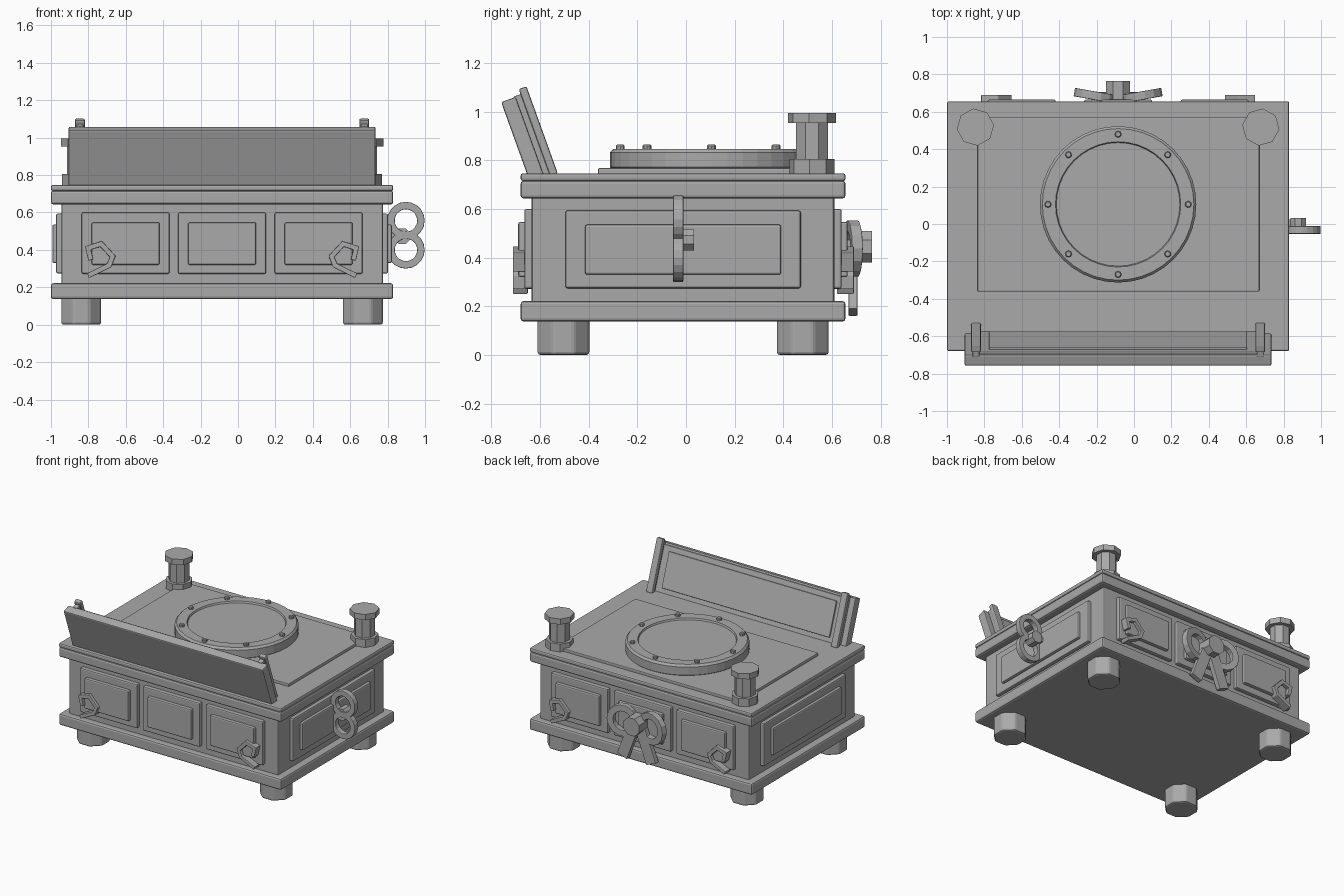
import bpy, bmesh, math
from mathutils import Vector, Matrix

old = bpy.data.objects.get("Cube")
if old:
    bpy.data.objects.remove(old)

grey = bpy.data.materials.new("plain_grey")
grey.use_nodes = True
grey.diffuse_color = (0.4, 0.4, 0.4, 1)
grey.node_tree.nodes["Principled BSDF"].inputs["Base Color"].default_value = (0.4, 0.4, 0.4, 1)

CX = -0.085  # centre of the case


def finish(name, bm, bevel=0, matrix=None):
    bmesh.ops.recalc_face_normals(bm, faces=bm.faces)
    mesh = bpy.data.meshes.new(name)
    bm.to_mesh(mesh)
    bm.free()
    mesh.materials.append(grey)
    ob = bpy.data.objects.new(name, mesh)
    bpy.context.collection.objects.link(ob)
    if matrix:
        ob.matrix_world = matrix
    if bevel:
        mod = ob.modifiers.new("soft_edges", 'BEVEL')
        mod.width, mod.segments, mod.limit_method = bevel, 2, 'ANGLE'
    return ob


def box(name, x, y, z, bevel=0.01, matrix=None):
    bm = bmesh.new()
    bmesh.ops.create_cube(bm, size=1)
    for v in bm.verts:
        v.co = [(a + b) / 2 + c * (b - a) for c, (a, b) in zip(v.co, (x, y, z))]
    return finish(name, bm, bevel, matrix)


def lathe(name, profile, sides, matrix, turn=0, bevel=0):
    # profile of (radius, height), from the bottom axis to the top axis
    bm = bmesh.new()
    rings = [[bm.verts.new((r * math.cos(a), r * math.sin(a), h))
              for a in (turn + math.tau * i / sides for i in range(sides))]
             for r, h in profile]
    for a, b in zip(rings, rings[1:]):
        for i in range(sides):
            j = (i + 1) % sides
            bm.faces.new((a[i], a[j], b[j], b[i]))
    bm.faces.new(rings[0])
    bm.faces.new(rings[-1])
    return finish(name, bm, bevel, matrix)


def ring(name, outer, inner, depth, sides, matrix):
    # flat band around the local z axis
    bm = bmesh.new()
    loops = [[bm.verts.new((r * math.cos(math.tau * i / sides), r * math.sin(math.tau * i / sides), h))
              for i in range(sides)]
             for r, h in ((outer, -depth / 2), (outer, depth / 2), (inner, depth / 2), (inner, -depth / 2))]
    for k in range(4):
        a, b = loops[k], loops[(k + 1) % 4]
        for i in range(sides):
            j = (i + 1) % sides
            bm.faces.new((a[i], a[j], b[j], b[i]))
    return finish(name, bm, 0.004, matrix)


def strip(name, path, width, y0, y1):
    # bent bar that follows a path in the xz plane
    pts = [Vector(p) for p in path]
    dirs = [(b - a).normalized() for a, b in zip(pts, pts[1:])]
    bm = bmesh.new()
    rows = []
    for i, p in enumerate(pts):
        d0, d1 = dirs[max(i - 1, 0)], dirs[min(i, len(dirs) - 1)]
        t = (d0 + d1).normalized()
        n = Vector((-t.y, t.x)) * width / 2 / max(t.dot(d0), 0.5)
        rows.append([bm.verts.new((q.x, y, q.y)) for q, y in
                     ((p + n, y0), (p - n, y0), (p - n, y1), (p + n, y1))])
    for a, b in zip(rows, rows[1:]):
        for k in range(4):
            m = (k + 1) % 4
            bm.faces.new((a[k], a[m], b[m], b[k]))
    bm.faces.new(rows[0])
    bm.faces.new(rows[-1])
    return finish(name, bm, 0.004)


def at(x, y, z):
    return Matrix.Translation((x, y, z))


# Case
box("base_board", (-1, 0.83), (-0.68, 0.656), (0.137, 0.222), 0.013)
box("case_body", (-0.945, 0.775), (-0.635, 0.61), (0.2, 0.66))
box("lid_lower_board", (-1, 0.83), (-0.68, 0.656), (0.643, 0.717), 0.013)
box("lid_upper_board", (-1, 0.83), (-0.68, 0.656), (0.715, 0.747), 0.01)
box("top_plate", (-0.836, 0.67), (-0.362, 0.57), (0.74, 0.768), 0.006)

# Raised panels on all four sides
for side, face in (("front", -0.635), ("back", 0.61)):
    s = -1 if face < 0 else 1
    for i in (-1, 0, 1):
        c = CX + i * 0.516
        for part, w, z, d in (("frame", 0.235, (0.272, 0.6), 0.03), ("panel", 0.182, (0.32, 0.547), 0.055)):
            box(f"{side}_{part}", (c - w, c + w), sorted((face - s * 0.02, face + s * d)), z, 0.009)
for side, face, s in (("left", 0.775, 1), ("right", -0.945, -1)):
    for part, w, z, d in (("frame", 0.484, (0.274, 0.594), 0.027), ("panel", 0.403, (0.33, 0.536), 0.048)):
        box(f"{side}_{part}", sorted((face - s * 0.02, face + s * d)), (-0.012 - w, -0.012 + w), z, 0.009)

# Feet
for x in (-0.838, 0.668):
    for y in (-0.504, 0.48):
        lathe("foot", [(0.115, 0), (0.115, 0.15)], 8, at(x, y, 0), math.pi / 8, 0.012)

# Corner posts
for x, turn in ((-0.848, 0.12), (0.678, -0.12)):
    lathe("post_base", [(0.093, 0.74), (0.093, 0.805)], 8, at(x, 0.518, 0), turn)
    lathe("post_column", [(0.071, 0.8), (0.071, 0.96)], 8, at(x, 0.518, 0), math.pi / 8)
    lathe("post_cap", [(0.1, 0.953), (0.1, 0.995)], 8, at(x, 0.518, 0), turn)

# Round turntable with a sunken middle and bolts
disc = at(CX, 0.105, 0)
lathe("turntable", [(0.405, 0.76), (0.418, 0.772), (0.418, 0.832), (0.405, 0.847),
                    (0.335, 0.847), (0.33, 0.835)], 40, disc)
for i in range(8):
    a = math.tau * i / 8
    lathe("bolt", [(0.018, 0.84), (0.018, 0.86), (0.013, 0.865)], 8,
          at(CX + 0.375 * math.cos(a), 0.105 + 0.375 * math.sin(a), 0))

# Tilted board at the front edge
tilt = at(0, -0.586, 0.745) @ Matrix.Rotation(math.radians(19.8), 4, 'X')
box("tilted_board", (-0.905, 0.735), (-0.064, 0), (-0.015, 0.336), 0.008, tilt)
box("tilted_frame", (-0.83, 0.66), (-0.01, 0.012), (-0.015, 0.322), 0.005, tilt)
box("tilted_panel", (-0.775, 0.605), (0, 0.024), (0.03, 0.285), 0.006, tilt)
for x in (-0.845, 0.675):
    box("board_batten", (x - 0.026, x + 0.026), (0.022, 0.056), (-0.02, 0.362), 0.008, tilt)
    box("batten_spacer", (x - 0.018, x + 0.018), (-0.01, 0.03), (-0.015, 0.34), 0.004, tilt)

# Hooked latches near the corners
hook = [(-0.715, 0.345), (-0.73, 0.41), (-0.66, 0.432), (-0.598, 0.365), (-0.617, 0.317), (-0.73, 0.262)]
hook = [(x - 0.072, z) for x, z in hook]
hook = [(x - CX - 0.085, z) for x, z in hook]
for mirror in (1, -1):
    path = [(CX + mirror * (x + 0.0), z) for x, z in [(x - CX, z) for x, z in
            [(x - 0.085, z) for x, z in [(p[0] + 0.085, p[1]) for p in hook]]]]
    for y0, y1 in ((-0.712, -0.65), (0.62, 0.69)):
        strip("latch", path, 0.027, y0, y1)

# Bow on the back: two splayed loops, knot and tails
upright = Matrix.Rotation(math.pi / 2, 4, 'X')
for s in (-1, 1):
    splay = Matrix.Rotation(s * math.radians(10), 4, 'Z')
    ring("bow_loop", 0.118, 0.07, 0.045, 14, at(CX + s * 0.118, 0.685, 0.437) @ splay @ upright)
    strip("bow_tail", [(CX + s * 0.03, 0.41), (CX + s * 0.12, 0.175)], 0.085, 0.668, 0.705)
lathe("bow_knot", [(0.07, -0.1), (0.07, 0)], 8, at(CX, 0.665, 0.445) @ upright, math.pi / 8)

# Winding key on the left side
for z in (0.557, 0.4):
    ring("key_ring", 0.1, 0.06, 0.042, 20, at(0.898, -0.032, z) @ upright)
lathe("key_hub", [(0.046, -0.033), (0.046, 0.045)], 8, at(0.878, 0, 0.473) @ upright, math.pi / 8)
box("key_stem", (0.78, 0.88), (-0.012, 0.025), (0.455, 0.492), 0.004)
